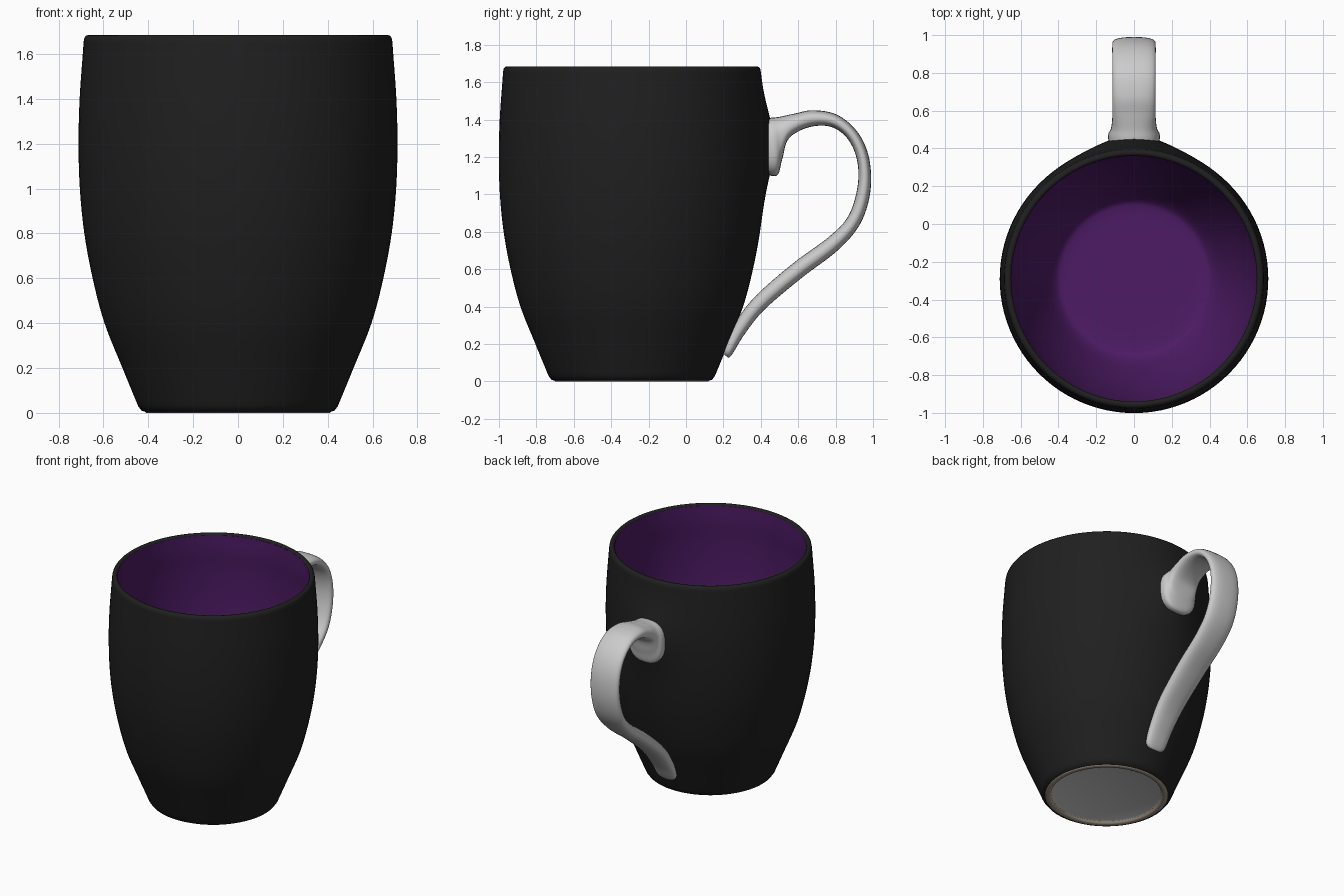
import bpy, bmesh, math

if "Cube" in bpy.data.objects:
    bpy.data.objects.remove(bpy.data.objects["Cube"])

CY = -0.29  # y of the cup axis


def spline(pts, n):
    """Catmull-Rom through tuples of any length."""
    out = []
    for i in range(len(pts) - 1):
        p0, p1, p2 = pts[max(i - 1, 0)], pts[i], pts[i + 1]
        p3 = pts[min(i + 2, len(pts) - 1)]
        for k in range(n):
            t = k / n
            out.append(tuple(
                0.5 * (2 * b + (c - a) * t + (2 * a - 5 * b + 4 * c - d) * t ** 2
                       + (3 * b - a - 3 * c + d) * t ** 3)
                for a, b, c, d in zip(p0, p1, p2, p3)))
    return out + [pts[-1]]


def loft(name, rings, color=None, caps=False):
    """Skin a list of closed rings into one smooth object."""
    bm = bmesh.new()
    loops = [[bm.verts.new(p) for p in r] for r in rings]
    n = len(loops[0])
    for a, b in zip(loops, loops[1:]):
        for i in range(n):
            j = (i + 1) % n
            bm.faces.new((a[i], a[j], b[j], b[i]))
    if caps:
        bm.faces.new(loops[0][::-1])
        bm.faces.new(loops[-1])
        bmesh.ops.recalc_face_normals(bm, faces=bm.faces)
    bmesh.ops.remove_doubles(bm, verts=bm.verts, dist=1e-5)
    me = bpy.data.meshes.new(name)
    bm.to_mesh(me)
    bm.free()
    ob = bpy.data.objects.new(name, me)
    bpy.context.collection.objects.link(ob)
    if color:
        mat = bpy.data.materials.new(name + "_colour")
        mat.diffuse_color = (*color, 1)
        mat.use_nodes = True
        mat.node_tree.nodes["Principled BSDF"].inputs["Base Color"].default_value = mat.diffuse_color
        me.materials.append(mat)
    bpy.ops.object.select_all(action='DESELECT')
    ob.select_set(True)
    bpy.context.view_layer.objects.active = ob
    bpy.ops.object.shade_smooth_by_angle(angle=math.radians(50))
    return ob


def lathe(name, profile, color=None, bulge=0.0, seg=96):
    """Spin (radius, z) points round the cup axis; bulge swells the handle side."""
    rings = []
    for r, z in profile:
        ring = []
        for i in range(seg):
            a = 2 * math.pi * i / seg
            x, y = r * math.cos(a), r * math.sin(a)
            if y > 0:
                y += bulge * math.exp(-(x / 0.22) ** 2 - ((z - 1.27) / 0.22) ** 2)
            ring.append((x, y + CY, z))
        rings.append(ring)
    return loft(name, rings, color)


# outer shell with rounded foot edge and rim
wall = spline([(0.445, 0.03), (0.515, 0.2), (0.595, 0.4), (0.648, 0.6), (0.685, 0.8),
               (0.705, 1.0), (0.711, 1.2), (0.706, 1.4), (0.692, 1.6), (0.688, 1.655)], 5)
lathe("cup_outside", [(0.415, 0.005), (0.43, 0.01)] + wall
      + [(0.685, 1.672), (0.677, 1.682), (0.666, 1.685), (0.656, 1.682), (0.65, 1.672)],
      (0.014, 0.014, 0.014), bulge=0.05)

# coloured lining and floor
lining = spline([(0.65, 1.672), (0.652, 1.55), (0.665, 1.4), (0.67, 1.2), (0.662, 1.0),
                 (0.643, 0.8), (0.605, 0.6), (0.55, 0.4), (0.475, 0.2), (0.42, 0.1),
                 (0.37, 0.075), (0.25, 0.07)], 4)
lathe("cup_lining", lining + [(0.0, 0.07)], (0.075, 0.011, 0.13))

# unglazed foot ring and recessed underside
lathe("foot_ring", [(0.372, 0.015), (0.38, 0.003), (0.39, 0.0), (0.41, 0.0), (0.415, 0.005)],
      (0.36, 0.3, 0.24))
lathe("underside", [(0.0, 0.02), (0.36, 0.02), (0.372, 0.015)])

# handle: outer y, outer z, inner y, inner z, half width
stations = [
    (0.40, 1.40, 0.40, 1.12, 0.13), (0.455, 1.41, 0.485, 1.10, 0.137),
    (0.50, 1.415, 0.515, 1.19, 0.122), (0.58, 1.432, 0.55, 1.30, 0.115),
    (0.68, 1.45, 0.66, 1.36, 0.115), (0.81, 1.425, 0.78, 1.36, 0.115),
    (0.92, 1.33, 0.87, 1.29, 0.115), (0.98, 1.19, 0.917, 1.17, 0.115),
    (0.985, 1.01, 0.915, 1.03, 0.115), (0.93, 0.84, 0.865, 0.88, 0.115),
    (0.81, 0.70, 0.76, 0.77, 0.112), (0.62, 0.555, 0.57, 0.63, 0.108),
    (0.42, 0.385, 0.37, 0.455, 0.1), (0.315, 0.255, 0.26, 0.31, 0.09),
    (0.25, 0.15, 0.205, 0.19, 0.08), (0.228, 0.126, 0.195, 0.15, 0.05)]


def section(s, n=28, e=0.78):
    """Rounded-rectangle ring between the outer and inner edge points."""
    oy, oz, iy, iz, w = s
    ring = []
    for k in range(n):
        a = 2 * math.pi * k / n
        c, d = math.cos(a), math.sin(a)
        u = math.copysign(abs(c) ** e, c)
        v = math.copysign(abs(d) ** e, d)
        ring.append((w * u, (oy + iy) / 2 + v * (oy - iy) / 2,
                     (oz + iz) / 2 + v * (oz - iz) / 2))
    return ring


loft("handle", [section(s) for s in spline(stations, 6)], caps=True)
